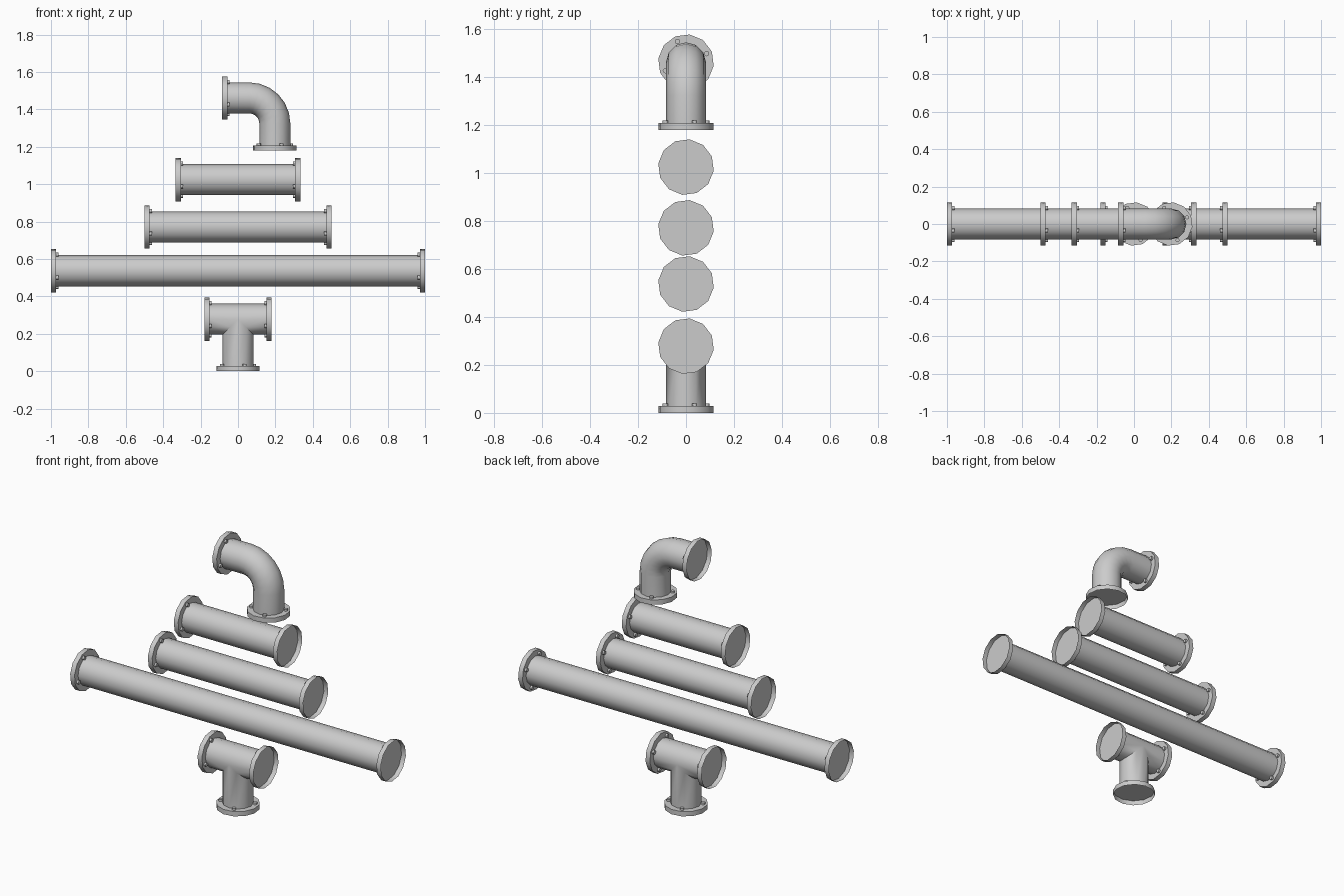
import bpy, bmesh
from math import sin, cos, pi, radians
from mathutils import Vector

if "Cube" in bpy.data.objects:
    bpy.data.objects.remove(bpy.data.objects["Cube"])

N = 12            # sides of pipes and flanges
R = 0.083         # pipe radius
RF = 0.1165       # flange radius
T = 0.028         # flange depth
X, Y, Z = Vector((1, 0, 0)), Vector((0, 1, 0)), Vector((0, 0, 1))


def ring(c, u, v, r, n=N, turn=0.0):
    return [c + u * (r * cos(turn + 2 * pi * i / n)) + v * (r * sin(turn + 2 * pi * i / n))
            for i in range(n)]


def loft(bm, rings, cap=None):
    """Skin rings of points; cap closes the ring of that index."""
    vs = [[bm.verts.new(p) for p in r] for r in rings]
    n = len(vs[0])
    for a, b in zip(vs, vs[1:]):
        for i in range(n):
            j = (i + 1) % n
            bm.faces.new((a[i], a[j], b[j], b[i]))
    if cap is not None:
        bm.faces.new(vs[cap])


def flange(bm, end, d):
    """Rim with a recessed plate, and four bolts on the pipe side."""
    end = Vector(end)
    u, v = (Y, Z) if abs(d.x) > 0.5 else (X, Y)
    turn = radians(22.5)
    back = end - d * T
    loft(bm, [ring(back, u, v, RF, turn=turn), ring(end, u, v, RF, turn=turn)], cap=0)
    for c in ring(back, u, v, 0.093, 4, turn):
        loft(bm, [ring(c, u, v, 0.011, 8), ring(c - d * 0.011, u, v, 0.011, 8)], cap=1)


def finish(bm, name):
    bmesh.ops.remove_doubles(bm, verts=bm.verts, dist=1e-5)
    bmesh.ops.recalc_face_normals(bm, faces=bm.faces)
    me = bpy.data.meshes.new(name)
    bm.to_mesh(me)
    bm.free()
    bpy.context.collection.objects.link(bpy.data.objects.new(name, me))


# Straight pipes
for name, half, z in (("short_pipe", 0.333, 1.024), ("medium_pipe", 0.5, 0.771),
                      ("long_pipe", 1.0, 0.537)):
    bm = bmesh.new()
    s = half - T
    loft(bm, [ring(Vector((x, 0, z)), Y, Z, R) for x in (-s, s)])
    for d in (-1, 1):
        flange(bm, (d * half, 0, z), X * d)
    finish(bm, name)

# Tee: two half runs and a branch meeting on mitred seams
bm = bmesh.new()
zc, half = 0.278, 0.18
for s in (-1, 1):
    outer = ring(Vector((s * (half - T), 0, zc)), Y, Z, R)
    seam = [Vector((s * max(0, zc - p.z), p.y, p.z)) for p in outer]
    loft(bm, [outer, seam])
    flange(bm, (s * half, 0, zc), X * s)
base = ring(Vector((0, 0, T)), X, Y, R)
loft(bm, [base, [Vector((p.x, p.y, zc - abs(p.x))) for p in base]])
flange(bm, (0, 0, 0), -Z)
finish(bm, "tee_pipe")

# Elbow: straight stub, quarter bend, straight stub
bm = bmesh.new()
cx, cz, bend, arm = 0.197, 1.461, 0.137, 0.282
rings = [ring(Vector((cx - arm + T, 0, cz)), Y, Z, R)]
for i in range(7):
    a = pi / 2 * i / 6
    out = Vector((sin(a), 0, cos(a)))
    rings.append(ring(Vector((cx - bend, 0, cz - bend)) + out * bend, Y, out, R))
rings.append(ring(Vector((cx, 0, cz - arm + T)), Y, X, R))
loft(bm, rings)
flange(bm, (cx - arm, 0, cz), -X)
flange(bm, (cx, 0, cz - arm), -Z)
finish(bm, "elbow_pipe")

# Smooth round walls, sharp rims
for ob in bpy.context.collection.objects:
    ob.select_set(True)
    bpy.context.view_layer.objects.active = ob
bpy.ops.object.shade_smooth_by_angle(angle=radians(46))
